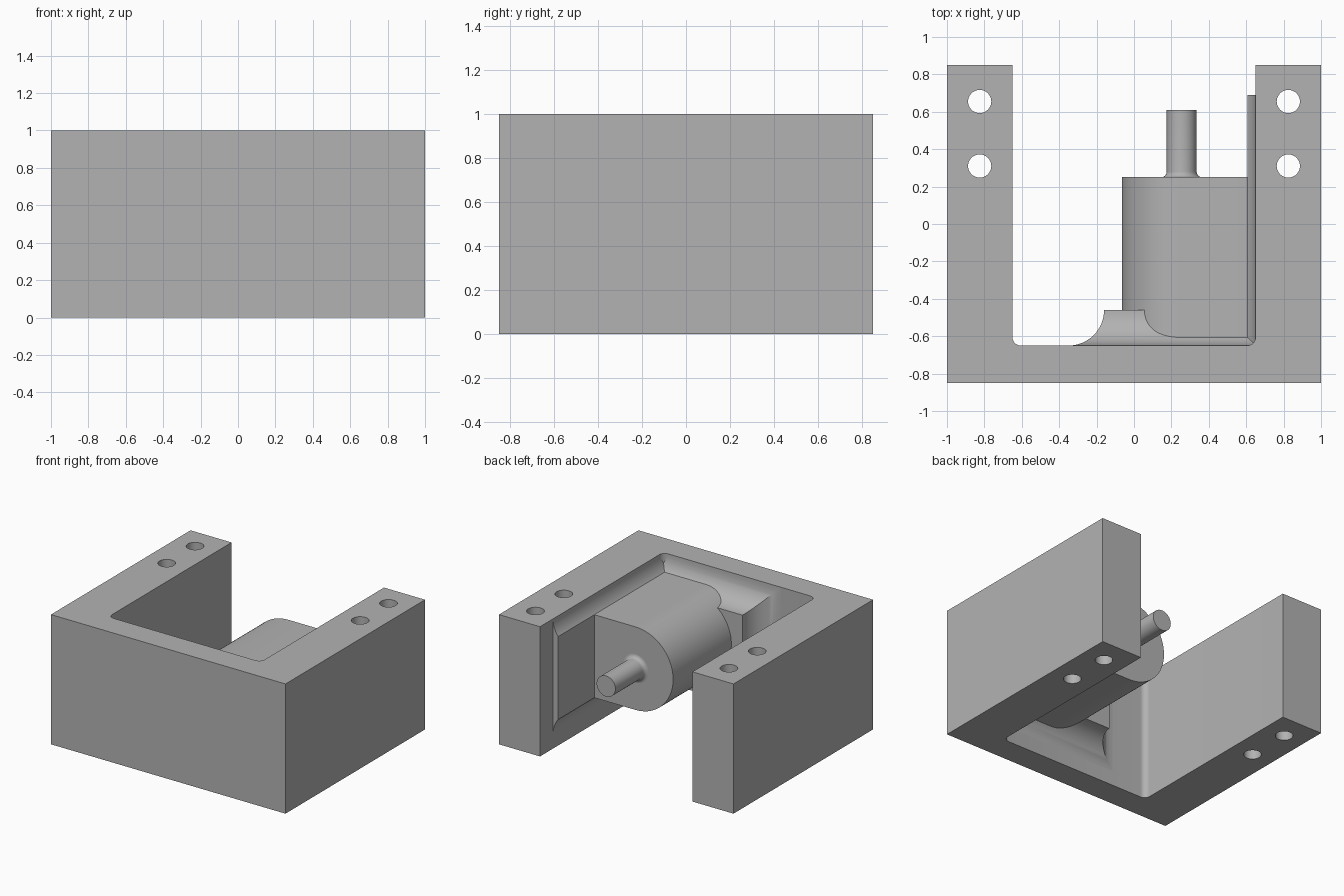
import bpy, bmesh, math
from mathutils import Vector

cube = bpy.data.objects.get("Cube")
if cube:
    bpy.data.objects.remove(cube, do_unlink=True)

grey = bpy.data.materials.new("plain_grey")
grey.use_nodes = True
grey.diffuse_color = (0.45, 0.45, 0.45, 1)
grey.node_tree.nodes["Principled BSDF"].inputs["Base Color"].default_value = grey.diffuse_color

AXIS_X, AXIS_Z = 0.255, 0.555   # motor axis, running along y
DRUM_R, SHAFT_R = 0.32, 0.08
INNER = 0.65                    # inner faces of the frame
FLARE = 0.19                    # radius of the concave flares


def arc(cx, cy, r, a0, a1, n):
    """Points on an arc, angles in degrees."""
    angles = [math.radians(a0 + (a1 - a0) * i / n) for i in range(n + 1)]
    return [(cx + r * math.cos(a), cy + r * math.sin(a)) for a in angles]


def loft(name, rings):
    """Skin between closed rings of points and cap both ends."""
    bm = bmesh.new()
    loops = [[bm.verts.new(p) for p in ring] for ring in rings]
    for a, b in zip(loops, loops[1:]):
        for i in range(len(a)):
            j = (i + 1) % len(a)
            bm.faces.new((a[i], a[j], b[j], b[i]))
    bm.faces.new(loops[0])
    bm.faces.new(loops[-1])
    bmesh.ops.recalc_face_normals(bm, faces=bm.faces)
    mesh = bpy.data.meshes.new(name)
    bm.to_mesh(mesh)
    bm.free()
    mesh.materials.append(grey)
    ob = bpy.data.objects.new(name, mesh)
    bpy.context.collection.objects.link(ob)
    return ob


def smooth(ob):
    bpy.ops.object.select_all(action='DESELECT')
    ob.select_set(True)
    bpy.context.view_layer.objects.active = ob
    bpy.ops.object.shade_smooth_by_angle(angle=math.radians(30))


# U-shaped frame with rounded inner corners
r = 0.045
outline = [(-1, 0.85), (-1, -0.85), (1, -0.85), (1, 0.85), (INNER, 0.85)]
outline += arc(INNER - r, -INNER + r, r, 0, -90, 8)
outline += arc(-INNER + r, -INNER + r, r, -90, -180, 8)
outline.append((-INNER, 0.85))
frame = loft("frame", [[(x, y, z) for x, y in outline] for z in (0, 1)])

# Bolt holes through both arms
for side in (-1, 1):
    for y in (0.31, 0.655):
        circle = arc(side * 0.825, y, 0.062, 0, 360, 40)[:-1]
        cutter = loft("hole_cutter", [[(a, b, z) for a, b in circle] for z in (-0.1, 1.1)])
        cutter.hide_render = True
        mod = frame.modifiers.new("hole", 'BOOLEAN')
        mod.object = cutter
        mod.operation = 'DIFFERENCE'
        mod.solver = 'EXACT'
        bpy.context.view_layer.objects.active = frame
        bpy.ops.object.modifier_apply(modifier=mod.name)
        bpy.data.objects.remove(cutter, do_unlink=True)
smooth(frame)


def flare_block(name, depth, place, u0, u1, spread):
    """Mount whose section widens in a concave curve towards its wall."""
    steps = 14
    a_end = math.asin(1 - depth / FLARE)
    layers = [(-0.05, FLARE)]
    for i in range(steps + 1):
        a = math.pi / 2 + (a_end - math.pi / 2) * i / steps
        layers.append((FLARE * (1 - math.sin(a)), FLARE * (1 - math.cos(a))))
    rings = []
    for d, f in layers:
        h = 0.25 + f
        left = u0 - f * spread
        corners = ((left, -h), (u1, -h), (u1, h), (left, h))
        rings.append([place(u, AXIS_Z + v, d) for u, v in corners])
    smooth(loft(name, rings))


# Mount on the front wall and mount along the left arm
flare_block("front_mount", FLARE, lambda u, z, d: (u, -INNER + d, z), -0.16, 0.7, 1)
flare_block("side_mount", 0.043, lambda u, z, d: (INNER - d, u, z), -0.7, 0.69, 0)

# D-shaped motor housing running into the side mount
section = [(0.62, AXIS_Z + DRUM_R)] + arc(AXIS_X, AXIS_Z, DRUM_R, 90, 270, 40)
section.append((0.62, AXIS_Z - DRUM_R))
smooth(loft("motor_housing", [[(x, y, z) for x, z in section] for y in (-0.62, 0.25)]))

# Shaft with a small fillet at its base
f = 0.03
profile = [(SHAFT_R + f, 0.24)] + arc(SHAFT_R + f, 0.25 + f, f, 270, 180, 6)
profile.append((SHAFT_R, 0.61))
rings = [[(x, y, z) for x, z in arc(AXIS_X, AXIS_Z, rad, 0, 360, 40)[:-1]]
         for rad, y in profile]
smooth(loft("shaft", rings))
